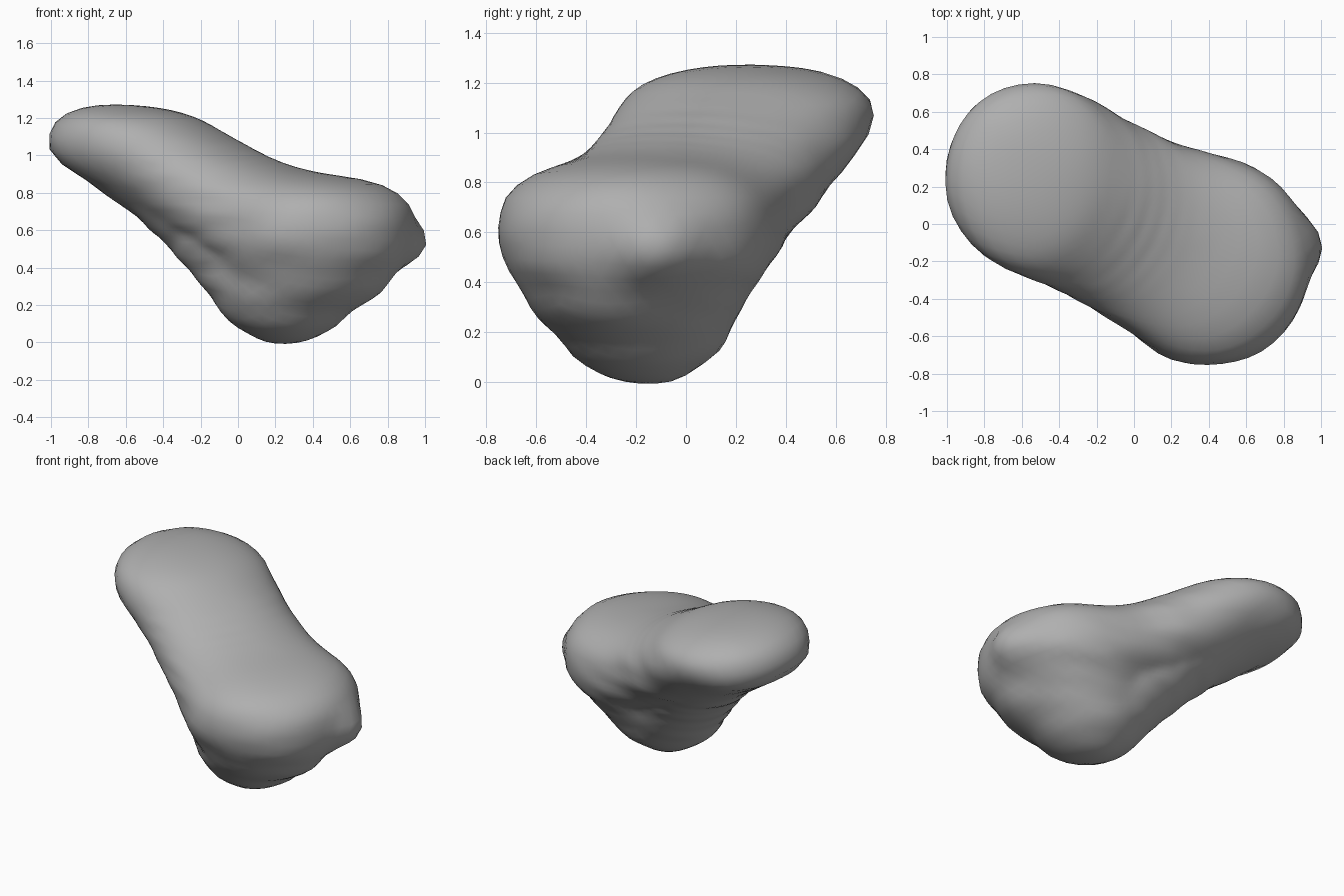
import bpy, bmesh, math
from mathutils import Vector, noise

cube = bpy.data.objects.get("Cube")
if cube:
    bpy.data.objects.remove(cube, do_unlink=True)

# Main masses: centre, radii, squareness of the side profile, downward tilt along x
HEAD = (Vector((-0.53, 0.25, 1.06)), Vector((0.49, 0.525, 0.21)), 2.25, 0.09)
CHIN = (Vector((-0.57, 0.25, 1.02)), Vector((0.45, 0.5, 0.17)), 2.6, 0.0)
BODY = (Vector((0.4, -0.2, 0.6)), Vector((0.55, 0.56, 0.29)), 2.8, 0.0)
BASE = (Vector((0.26, -0.17, 0.4)), Vector((0.41, 0.39, 0.41)), 2.2, 0.0)
FLANK = (Vector((0.38, -0.28, 0.47)), Vector((0.47, 0.39, 0.33)), 2.2, 0.0)
BUMP = (Vector((0.88, -0.12, 0.54)), Vector((0.16, 0.17, 0.14)), 2.0, 0.0)


def bridge(a, b, waist, sag, steps=9):
    """Blobs blending from a to b, narrowed and lowered in the middle."""
    blobs = []
    for i in range(1, steps):
        t = i / steps
        arch = math.sin(math.pi * t)
        centre = a[0].lerp(b[0], t) - Vector((0, 0, sag * arch))
        radii = a[1].lerp(b[1], t) * (1 - (1 - waist) * arch)
        blobs.append((centre, radii, a[2] + (b[2] - a[2]) * t, a[3] + (b[3] - a[3]) * t))
    return blobs


BLOBS = [HEAD, CHIN, BODY, BASE, FLANK, BUMP]
BLOBS += bridge(HEAD, BODY, 0.915, 0.05)
BLOBS += bridge(HEAD, BASE, 0.85, 0.0)
BLOBS += bridge(BODY, BASE, 0.98, 0.0, 5)


def inside(p):
    for c, r, power, tilt in BLOBS:
        d = p - c
        plan = math.hypot(d.x / r.x, d.y / r.y)
        if plan < 1 and plan ** power + abs((d.z + tilt * d.x) / r.z) ** power < 1:
            return True
    return False


# Rock surface: push a sphere out to the skin of the masses
CORE = Vector((0, 0, 0.74))
bm = bmesh.new()
bmesh.ops.create_icosphere(bm, subdivisions=5, radius=1)
for v in bm.verts:
    ray = v.co.normalized()
    low, high = 0.0, 1.6
    for _ in range(12):
        mid = (low + high) / 2
        if inside(CORE + ray * mid):
            low = mid
        else:
            high = mid
    v.co = CORE + ray * low
for _ in range(2):
    bmesh.ops.smooth_vert(bm, verts=bm.verts, factor=0.5,
                          use_axis_x=True, use_axis_y=True, use_axis_z=True)

# Weathered ridges on the flanks, softer lumps all over
bm.normal_update()
for v in bm.verts:
    p = v.co.copy()
    ridge = noise.noise(Vector((p.x * 3, p.y * 3, p.z * 12)))
    lump = noise.noise(p * 3)
    v.co = p + v.normal * (0.012 * ridge * (1 - max(v.normal.z, 0)) + 0.004 * lump)

mesh = bpy.data.meshes.new("rock_body")
bm.to_mesh(mesh)
bm.free()
rock = bpy.data.objects.new("rock_body", mesh)
bpy.context.collection.objects.link(rock)

# Plain grey stone
stone = bpy.data.materials.new("grey_stone")
stone.use_nodes = True
grey = (0.43, 0.43, 0.43, 1)
stone.diffuse_color = grey
stone.node_tree.nodes["Principled BSDF"].inputs["Base Color"].default_value = grey
mesh.materials.append(stone)
mesh.polygons.foreach_set("use_smooth", [True] * len(mesh.polygons))
